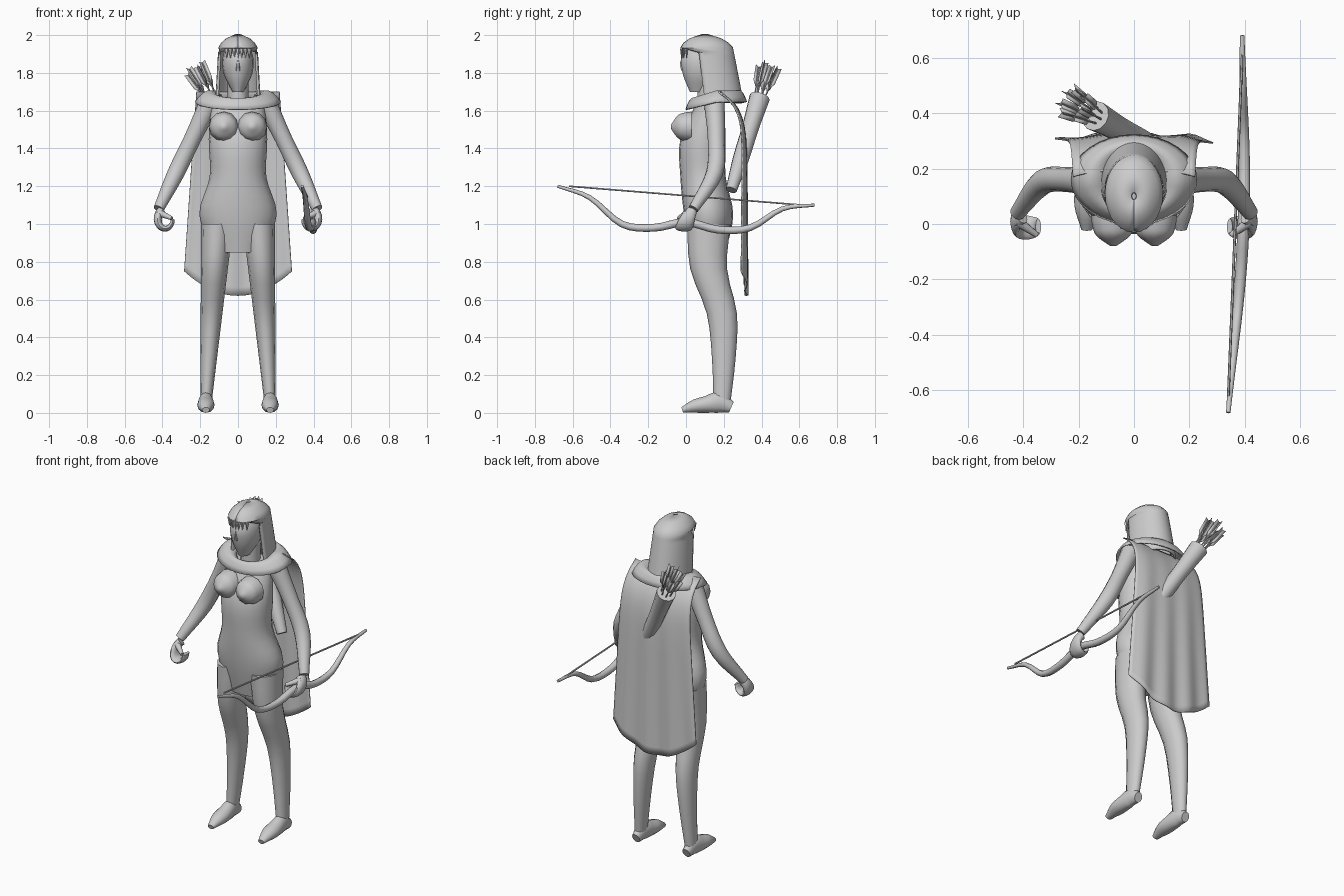
import bpy, bmesh, math
from mathutils import Vector

cube = bpy.data.objects.get("Cube")
if cube:
    bpy.data.objects.remove(cube)

material = bpy.data.materials.new("plain grey")
material.use_nodes = True
grey = (0.6, 0.6, 0.6, 1)
material.diffuse_color = grey
material.node_tree.nodes["Principled BSDF"].inputs["Base Color"].default_value = grey


def sample(values, t):
    """Smoothly read a constant or a list of evenly spaced keys at t."""
    if not isinstance(values, list):
        return values
    last = len(values) - 1
    place = t * last
    k = min(int(place), last - 1)
    f = place - k
    a, b = values[k], values[k + 1]
    before = values[k - 1] if k > 0 else a + a - b
    after = values[k + 2] if k + 2 <= last else b + b - a
    slope_a, slope_b = (b - before) / 2, (after - a) / 2
    ease = f * f * (3 - 2 * f)
    return a + (b - a) * ease + f * (1 - f) * (slope_a * (1 - f) - slope_b * f)


def fractions(count):
    return [i / count for i in range(count + 1)]


def circle(count):
    return [math.tau * i / count for i in range(count)]


def surface(name, rows, closed=True, cap=True, thickness=0, mirror=False):
    """Skin rows of points into one smooth object."""
    bm = bmesh.new()
    grid = [[bm.verts.new(point) for point in row] for row in rows]
    count = len(grid[0])
    for upper, lower in zip(grid, grid[1:]):
        for i in range(count if closed else count - 1):
            j = (i + 1) % count
            bm.faces.new((upper[i], upper[j], lower[j], lower[i]))
    if closed and cap:
        bm.faces.new(grid[0])
        bm.faces.new(grid[-1])
    bmesh.ops.recalc_face_normals(bm, faces=bm.faces)
    mesh = bpy.data.meshes.new(name)
    bm.to_mesh(mesh)
    bm.free()
    mesh.materials.append(material)
    part = bpy.data.objects.new(name, mesh)
    bpy.context.collection.objects.link(part)
    bpy.ops.object.select_all(action='DESELECT')
    part.select_set(True)
    bpy.context.view_layer.objects.active = part
    bpy.ops.object.shade_smooth_by_angle(angle=math.radians(50))
    if thickness:
        solid = part.modifiers.new("Thickness", 'SOLIDIFY')
        solid.thickness = thickness
        solid.offset = 0
    if mirror:
        part.modifiers.new("Mirror", 'MIRROR').use_mirror_merge = False


def loft(name, x, y, z, width, depth=None, sides=12, rings=12, ref='Y', flat=False, mirror=False):
    """Sweep an ellipse along a path; depth lies towards the ref axis."""
    reference = Vector((0, 1, 0)) if ref == 'Y' else Vector((0, 0, 1))
    steps = fractions(rings)
    path = [Vector((sample(x, t), sample(y, t), sample(z, t))) for t in steps]
    rows = []
    for k, t in enumerate(steps):
        along = path[min(k + 1, rings)] - path[max(k - 1, 0)]
        if flat:
            along = Vector((0, 0, 1))
        across = reference.cross(along).normalized()
        forward = along.cross(across).normalized()
        w = sample(width, t)
        d = w if depth is None else sample(depth, t)
        rows.append([path[k] + across * w * math.cos(a) + forward * d * math.sin(a)
                     for a in circle(sides)])
    surface(name, rows, mirror=mirror)


# Torso, neck and bust
loft("torso", x=0, y=[.12, .12, .09, .09, .13], z=[.85, 1.65],
     width=[.13, .205, .15, .155, .14], depth=[.09, .13, .12, .12, .07],
     sides=20, rings=16, flat=True)
loft("neck", x=0, y=.12, z=[1.6, 1.8], width=.055, depth=.06, rings=2, flat=True)
loft("bust", x=.075, y=[.03, -.08], z=1.515, width=[.08, .075, .06, .01],
     ref='Z', mirror=True)

# Legs and feet
loft("legs", x=[.11, .17], y=[.12, .12, .19, .2, .19], z=[1, .05],
     width=[.085, .03], depth=[.115, .045], flat=True, mirror=True)
sole = [.03, .055, .045, .035, .015]
loft("feet", x=.17, y=[.24, -.02], z=sole, width=[.025, .04, .045, .02], depth=sole,
     ref='Z', mirror=True)

# Arms with loosely closed hands
loft("arms", x=[.15, .42], y=[.15, .16, .15, .04], z=[1.64, 1.08],
     width=[.055, .045, .045, .028], mirror=True)
curl = [math.radians(60 - 240 * t) for t in fractions(8)]
loft("hands", x=[.385 + .04 * math.cos(a) for a in curl], y=[.03, -.01, -.01],
     z=[1.025 + .05 * math.sin(a) for a in curl],
     width=[.025, .01], depth=[.03, .045, .03], mirror=True)
loft("thumbs", x=[.42, .35], y=[.01, -.04], z=[1.06, 1.03], width=[.02, .01],
     rings=4, sides=8, mirror=True)

# Head and nose
loft("head", x=0, y=[.07, .11], z=[1.7, 1.98], width=[.03, .075, .08, .04],
     depth=[.05, .1, .12, .06], sides=16, flat=True)
loft("nose", x=0, y=[-.01, -.02, -.01], z=[1.88, 1.81], width=[.005, .015], depth=.015,
     sides=6, rings=4, flat=True)

# Hair: a closed dome above the fringe, open around the face below it
rows = []
for t in fractions(16):
    dome = math.sqrt(min(1, t * 6 + .01))
    arc = math.pi if t < .25 else 1.9
    width, depth = dome * (.095 + .02 * t), dome * (.13 + .02 * t)
    rows.append([(width * math.sin(arc * u), .1 + .05 * t + depth * math.cos(arc * u), 2 - .36 * t)
                 for u in (2 * f - 1 for f in fractions(28))])
surface("hair", rows, closed=False, thickness=.012)
for i in range(-3, 4):
    loft("fringe_lock", x=i * .02, y=.003 * i * i - .024, z=[1.93, 1.88],
         width=[.013, .002], depth=[.008, .002], sides=5, rings=2, flat=True)

# Collar draped over the shoulders, dipping at the front
rows = []
for t in fractions(6):
    height = 1.68 + .04 * math.sin(math.pi * t) - .035 * t
    rows.append([((.1 + .125 * t) * math.sin(a),
                  .16 - (.1 + .06 * t) * math.cos(a),
                  height - .04 * max(0, math.cos(a))) for a in circle(32)])
surface("collar", rows, cap=False, thickness=.008)

# Cape: bends over the shoulders, then hangs with soft folds and a rounded hem
rows = []
for t in fractions(24):
    row = []
    for u in (2 * f - 1 for f in fractions(28)):
        fold = .008 * t * math.sin(u * 11)
        row.append(((.22 + .065 * t) * u,
                    .32 - .13 * (1 - t) ** 12 - .02 * u ** 4 + fold,
                    1.7 - 1.08 * t + .13 * t * u * u))
    rows.append(row)
surface("cape", rows, closed=False, thickness=.006)

# Quiver slung across the back
bottom, top = Vector((.13, .24, 1.18)), Vector((-.14, .39, 1.67))
loft("quiver", *([low, high] for low, high in zip(bottom, top)),
     width=[.03, .043, .045, .055])

# Arrows fanning out of the quiver, each with three feathers
axis = (top - bottom).normalized()
side = axis.cross(Vector((0, 1, 0))).normalized()
front = axis.cross(side)


def around(angle):
    return side * math.cos(angle) + front * math.sin(angle)


for k, angle in enumerate(circle(7)):
    start = top - axis * .05 + around(angle) * .022
    end = top + axis * (.17 + .015 * (k % 2)) + around(angle) * .05
    loft("arrow_shaft", *([low, high] for low, high in zip(start, end)),
         width=.004, sides=6, rings=1)
    for turn in circle(3):
        fin = around(turn + k) * .02
        edges = [[start.lerp(end, t), start.lerp(end, t * 1.03) + fin * spread]
                 for t, spread in ((.45, .1), (.6, 1), (1, 1))]
        surface("arrow_feather", edges, closed=False, thickness=.002)

# Recurved bow held in the left hand, with its string
loft("bow", x=[.34, .395, .39], y=[-.68, .68],
     z=[1.2, 1.14, 1, .98, 1.01, .97, .98, 1.08, 1.1],
     width=[.008, .02, .02, .008], sides=8, rings=32, ref='Z')
loft("bow_string", x=[.34, .39], y=[-.62, .62], z=[1.2, 1.1], width=.005,
     sides=6, rings=1, ref='Z')
